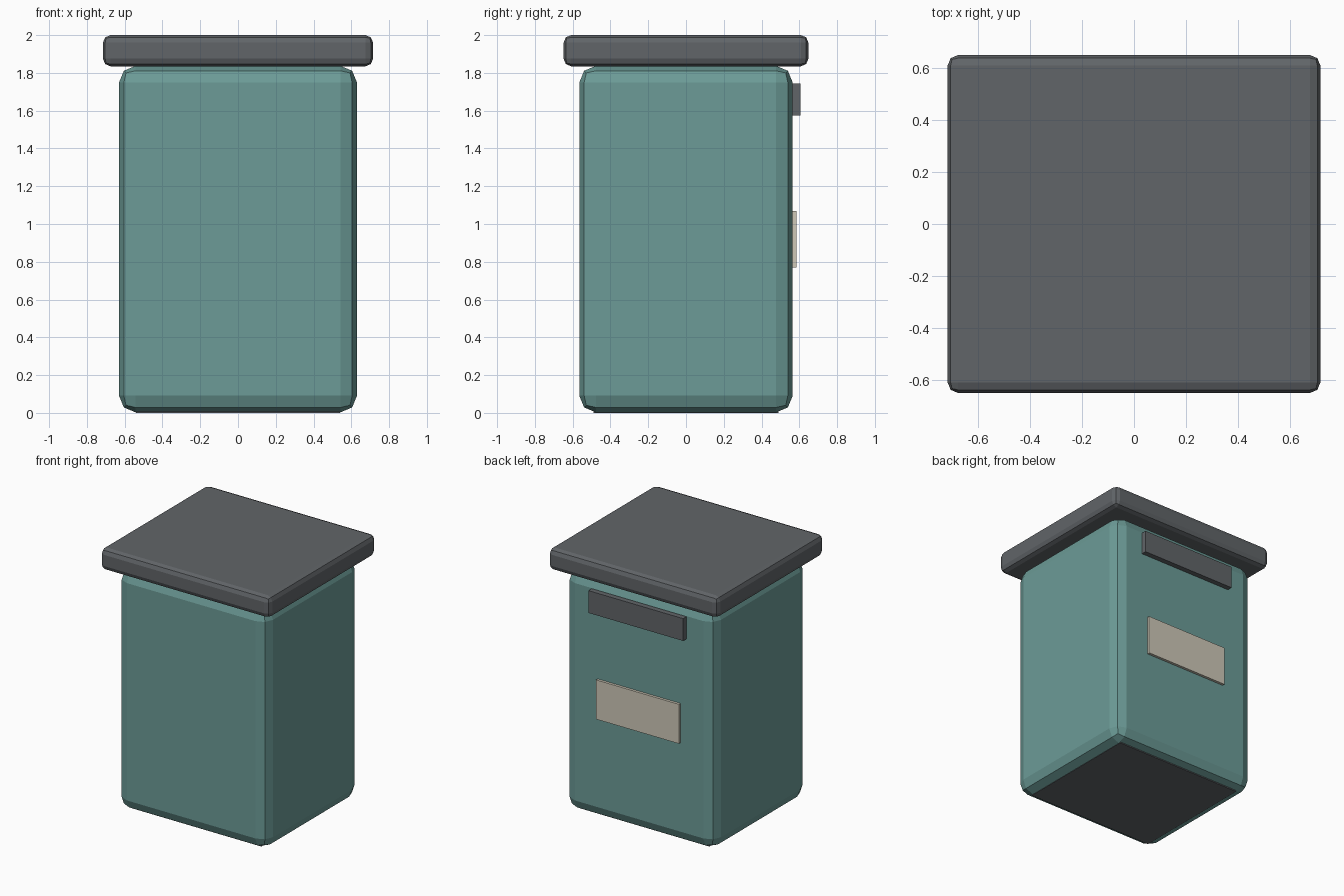
import bpy

if "Cube" in bpy.data.objects:
    bpy.data.objects.remove(bpy.data.objects["Cube"])


def material(name, rgb):
    m = bpy.data.materials.new(name)
    m.diffuse_color = (*rgb, 1)
    m.use_nodes = True
    m.node_tree.nodes["Principled BSDF"].inputs["Base Color"].default_value = m.diffuse_color
    return m


teal = material("teal_paint", (0.15, 0.33, 0.31))
dark = material("dark_grey", (0.12, 0.13, 0.14))
cream = material("cream_label", (0.62, 0.58, 0.48))


def box(name, x, y, z, mat, bevel=0):
    """Box from (min, max) ranges, with an optional two-segment rounded edge."""
    bpy.ops.mesh.primitive_cube_add(
        size=1, location=[(a + b) / 2 for a, b in (x, y, z)])
    ob = bpy.context.object
    ob.name = name
    ob.scale = [b - a for a, b in (x, y, z)]
    bpy.ops.object.transform_apply(location=False, rotation=False, scale=True)
    ob.data.materials.append(mat)
    if bevel:
        mod = ob.modifiers.new("rounded_edges", 'BEVEL')
        mod.width = bevel
        mod.segments = 2
    return ob


# Rounded container and its overhanging lid
box("body", (-0.63, 0.63), (-0.565, 0.565), (0.003, 1.837), teal, 0.088)
box("lid", (-0.715, 0.715), (-0.648, 0.648), (1.835, 2.0), dark, 0.04)

# Base plate, almost flush with the underside
box("base_plate", (-0.54, 0.54), (-0.49, 0.49), (0.0, 0.08), dark)

# Handle bar and label on the +y face
box("handle_bar", (-0.40, 0.40), (0.535, 0.605), (1.575, 1.745), dark)
box("label_plate", (-0.35, 0.35), (0.545, 0.585), (0.77, 1.07), cream)
